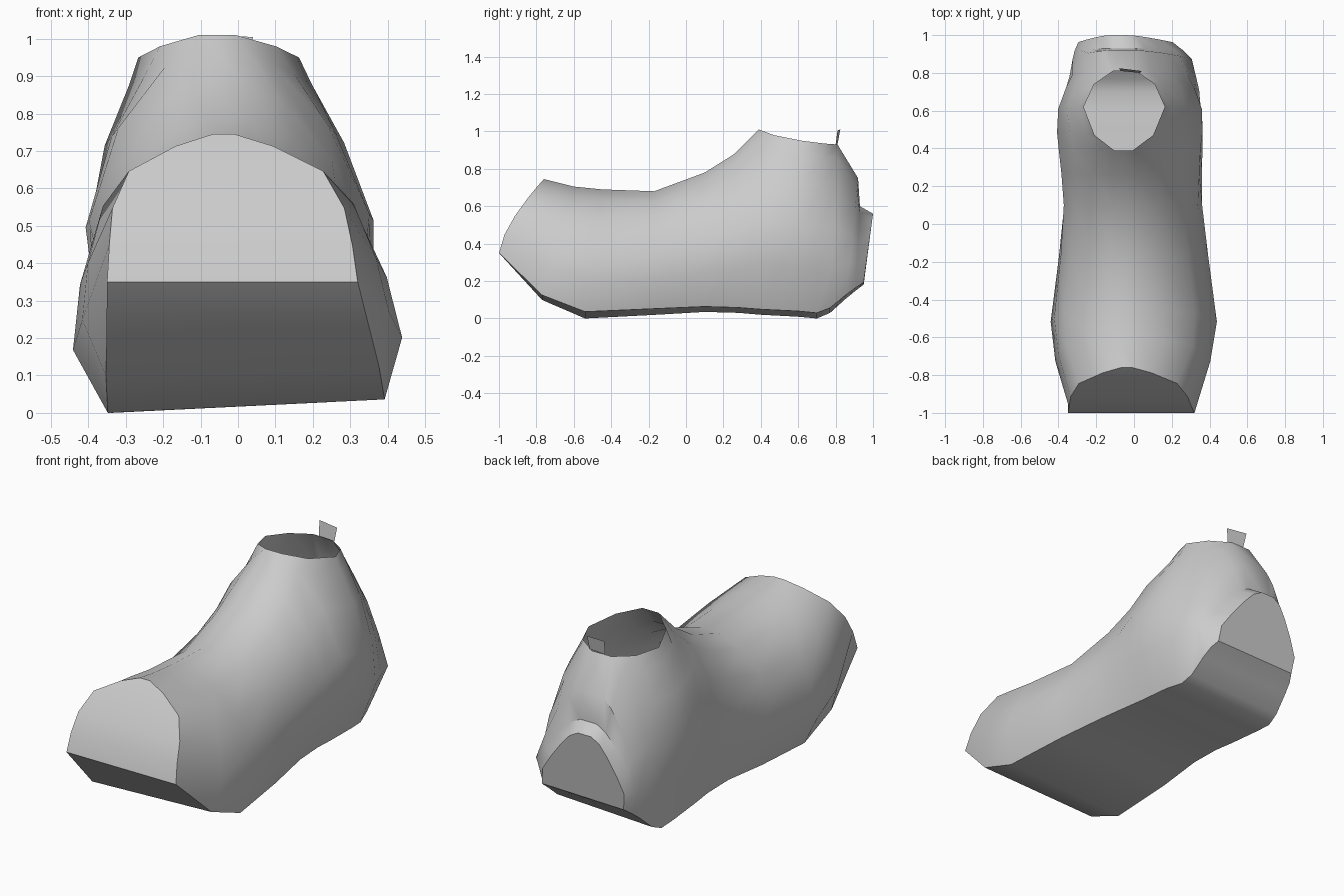
import bpy, bmesh, math

if "Cube" in bpy.data.objects:
    bpy.data.objects.remove(bpy.data.objects["Cube"])

# Cross-sections from toe to heel:
# y at bottom, y at top, z bottom, z top, then half-widths at six relative heights
LEVELS = (0, .25, .5, .75, .92, 1)
STATIONS = [
    (-1.0, -.76, .35, .745, .335, .325, .31, .26, .13, .03),
    (-.77, -.60, .10, .705, .365, .41, .385, .335, .19, .06),
    (-.54, -.45, .00, .69, .37, .44, .41, .345, .19, .06),
    (-.17, -.17, .02, .68, .35, .395, .375, .31, .18, .06),
    (.10, .10, .035, .78, .32, .365, .355, .29, .18, .07),
    (.28, .26, .03, .88, .31, .365, .365, .285, .175, .07),
    (.40, .39, .02, 1.01, .31, .37, .375, .28, .14, .05),
    (.50, .47, .015, .98, .31, .37, .385, .30, .20, .155),
    (.60, .62, .01, .95, .31, .36, .38, .32, .245, .215),
    (.70, .74, .00, .935, .30, .35, .34, .275, .20, .16),
    (.77, .81, .03, .93, .29, .335, .305, .225, .13, .06),
    (.86, .92, .11, .75, .28, .315, .265, .20, .13, .08),
    (.91, .93, .15, .60, .27, .29, .25, .18, .11, .05),
    (.95, 1.0, .18, .56, .25, .25, .20, .14, .09, .04),
]
OPENING = range(6, 10)   # station gaps left open for the ankle


def section(row):
    """Ring of points: up the right side, down the left side."""
    yb, yt, zb, zt = row[:4]
    low = max(0, 1 - zb / .35)                        # 1 at the sole, 0 at the toe tip
    right, left = [], []
    for t, w in zip(LEVELS, row[4:]):
        z = zb + (zt - zb) * t
        y = yb + (yt - yb) * (t if low else t ** 1.5)  # toe cap is slightly curved
        cx = .01 - .065 * z                           # ankle leans to the left
        if t == 0:                                    # sole curves to the left at the heel
            cx = low * (-.005 - .05 * max(y, -.55)) - (1 - low) * .015
        else:
            cx -= .4 * max(0, y - .87)                # heel turns to the left
        tilt = .05 * low * (1 - t)                    # sole is higher on the right
        for side, s in ((right, 1), (left, -1)):
            x = cx + s * w
            side.append((x, y, max(0, z + tilt * (x + .33))))
    return right + left[::-1]


def finish(bm, name, angle):
    mesh = bpy.data.meshes.new(name)
    bm.to_mesh(mesh)
    bm.free()
    ob = bpy.data.objects.new(name, mesh)
    bpy.context.collection.objects.link(ob)
    bpy.ops.object.select_all(action='DESELECT')
    ob.select_set(True)
    bpy.context.view_layer.objects.active = ob
    bpy.ops.object.shade_smooth_by_angle(angle=math.radians(angle))
    return ob


# Shoe body: loft through the sections
bm = bmesh.new()
rings = [[bm.verts.new(p) for p in section(r)] for r in STATIONS]
n = len(rings[0])
top_faces = []
for k, (a, b) in enumerate(zip(rings, rings[1:])):
    for i in range(n):
        j = (i + 1) % n
        f = bm.faces.new((a[i], a[j], b[j], b[i]))
        if k in OPENING and i == len(LEVELS) - 1:
            top_faces.append(f)
# Toe cap and heel cap: strips from side to side
for ring in (rings[0], rings[-1]):
    for i in range(len(LEVELS) - 1):
        bm.faces.new((ring[i], ring[i + 1], ring[n - 2 - i], ring[n - 1 - i]))
bmesh.ops.recalc_face_normals(bm, faces=bm.faces)
# Ankle opening: hollow, single-walled
bmesh.ops.delete(bm, geom=top_faces, context='FACES')
finish(bm, "shoe_body", 38)

# Pull tab at the back of the opening: one thin sheet
bm = bmesh.new()
corners = [(-.07, .81, .93), (.03, .80, .93), (.04, .81, 1.005), (-.08, .825, 1.01)]
bm.faces.new([bm.verts.new(c) for c in corners])
finish(bm, "pull_tab", 30)
